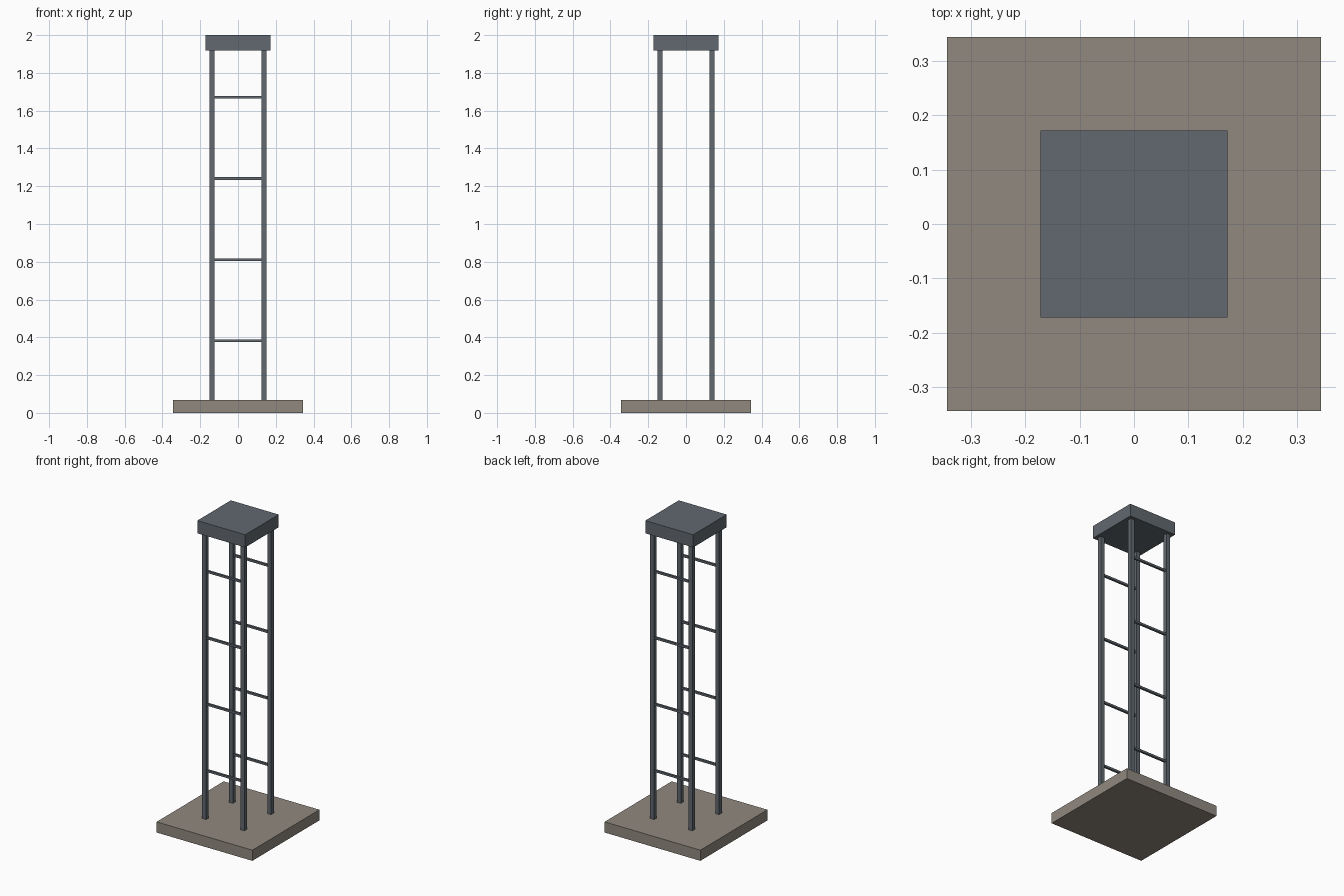
import bpy

if "Cube" in bpy.data.objects:
    bpy.data.objects.remove(bpy.data.objects["Cube"])


def material(name, color):
    m = bpy.data.materials.new(name)
    m.diffuse_color = (*color, 1)
    m.use_nodes = True
    m.node_tree.nodes["Principled BSDF"].inputs["Base Color"].default_value = m.diffuse_color
    return m


def box(name, center, size, mat):
    bpy.ops.mesh.primitive_cube_add(size=1, location=center)
    ob = bpy.context.object
    ob.name = name
    ob.scale = size
    bpy.ops.object.transform_apply(location=False, rotation=False, scale=True)
    ob.data.materials.append(mat)
    return ob


stone = material("stone", (0.28, 0.25, 0.21))
steel = material("steel", (0.12, 0.14, 0.16))

BASE_W, BASE_H = 0.686, 0.069
CAP_W, CAP_BOTTOM, TOP = 0.343, 1.918, 2.0
LEG_POS, LEG_W = 0.137, 0.0274
RUNG_W = 0.0137

# Ground slab and top block
box("base_slab", (0, 0, BASE_H / 2), (BASE_W, BASE_W, BASE_H), stone)
box("top_block", (0, 0, (CAP_BOTTOM + TOP) / 2),
    (CAP_W, CAP_W, TOP - CAP_BOTTOM), steel)

for y, side in ((-LEG_POS, "front"), (LEG_POS, "back")):
    # Corner legs
    for x, hand in ((-LEG_POS, "left"), (LEG_POS, "right")):
        box(f"{side}_{hand}_leg", (x, y, (BASE_H + CAP_BOTTOM) / 2),
            (LEG_W, LEG_W, CAP_BOTTOM - BASE_H), steel)
    # Rungs across the front and back
    for i in range(4):
        box(f"{side}_rung_{i + 1}", (0, y, 0.381 + i * 0.43),
            (2 * LEG_POS, RUNG_W, RUNG_W), steel)
